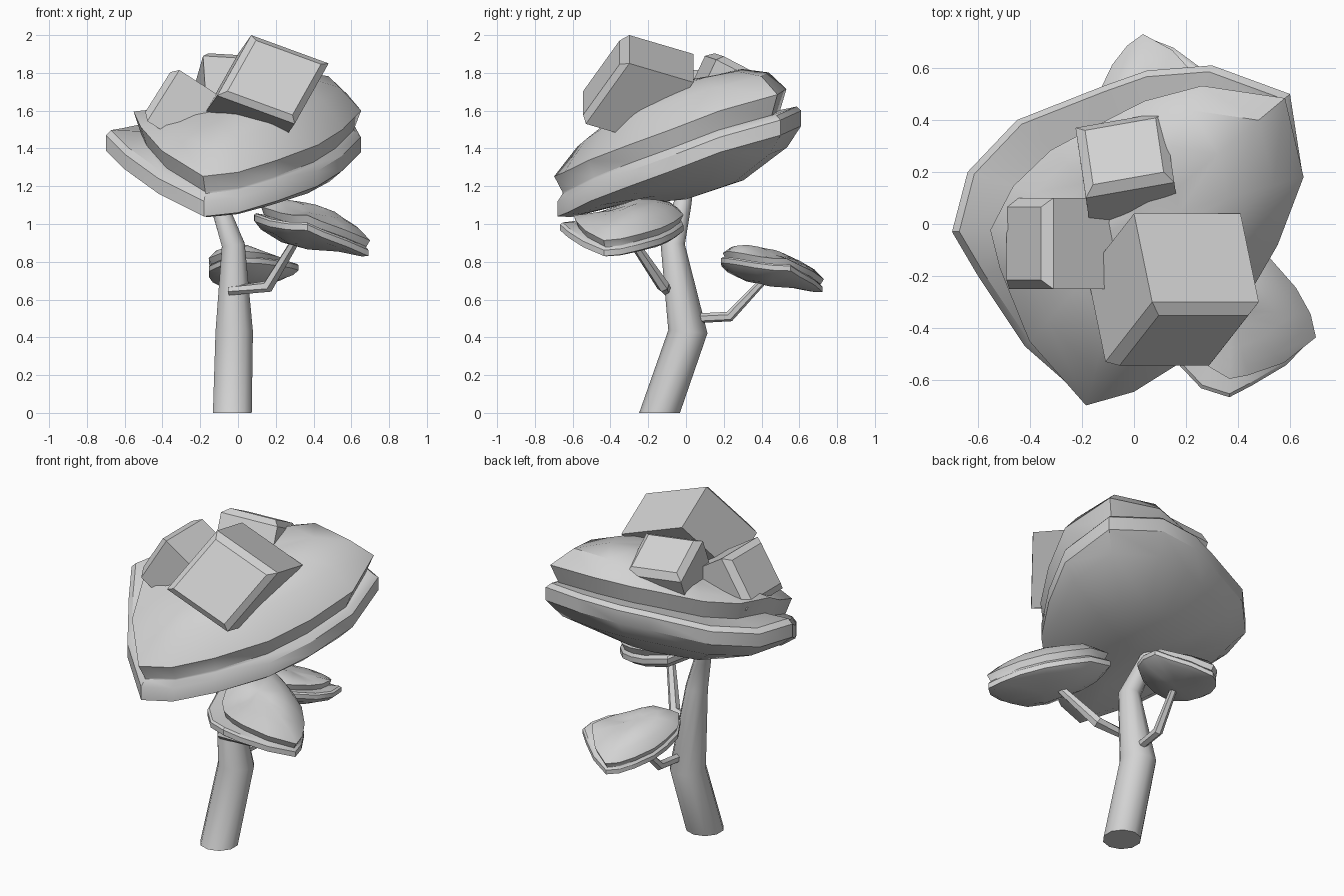
import bpy, bmesh, math
from mathutils import Vector, Matrix

cube = bpy.data.objects.get("Cube")
if cube:
    bpy.data.objects.remove(cube, do_unlink=True)

gray = bpy.data.materials.new("light gray")
gray.use_nodes = True
color = (0.65, 0.65, 0.65, 1)
gray.diffuse_color = color
gray.node_tree.nodes["Principled BSDF"].inputs["Base Color"].default_value = color


def loft(name, rings, angle):
    """Skin a list of equal rings; a ring of one point closes the end."""
    bm = bmesh.new()
    loops = [[bm.verts.new(p) for p in ring] for ring in rings]
    for a, b in zip(loops, loops[1:]):
        n = max(len(a), len(b))
        for i in range(n):
            j = (i + 1) % n
            if len(a) == 1:
                bm.faces.new((a[0], b[j], b[i]))
            elif len(b) == 1:
                bm.faces.new((a[i], a[j], b[0]))
            else:
                bm.faces.new((a[i], a[j], b[j], b[i]))
    for end in (loops[0], loops[-1]):
        if len(end) > 2:
            bm.faces.new(end)
    bmesh.ops.recalc_face_normals(bm, faces=bm.faces)
    mesh = bpy.data.meshes.new(name)
    bm.to_mesh(mesh)
    bm.free()
    mesh.materials.append(gray)
    obj = bpy.data.objects.new(name, mesh)
    bpy.context.collection.objects.link(obj)
    bpy.ops.object.select_all(action='DESELECT')
    obj.select_set(True)
    bpy.context.view_layer.objects.active = obj
    bpy.ops.object.shade_smooth_by_angle(angle=math.radians(angle))


# Lower rim of the leaf cap, pointed and lowest at the front
RIM = [(-.7, -.03, 1.39), (-.64, .2, 1.4), (-.45, .4, 1.44), (-.12, .53, 1.49),
       (.05, .59, 1.51), (.3, .61, 1.52), (.6, .5, 1.47), (.65, .18, 1.38),
       (.55, -.08, 1.28), (.42, -.3, 1.2), (.2, -.51, 1.12), (0, -.63, 1.06),
       (-.18, -.68, 1.04), (-.42, -.47, 1.16), (-.6, -.2, 1.29)]
MIDDLE = 1.32
LIP = .22
# (scale, rise) of each ring
UNDERSIDE = [(.5, -.17), (.88, -.08), (1, 0)]
BAND = [(1, .08), (.96, .11)]
DOME = [(.91, .12), (.97, LIP), (.8, .36), (.54, .43), (.26, .44)]


def cap_rings():
    def place(p, s, h):
        return (p[0] * s, p[1] * s, MIDDLE + (p[2] - MIDDLE) * s + h)

    def dome_place(p, s, h):
        # dome overhangs the front, sits inside the rim behind, sags to the left
        x, y, _ = p
        fall = 1 + (.45 + .7 * s) * (.85 * min(x - .3, 0) - .25 * y)
        rise = LIP + (h - LIP) * max(fall, 0) if h > LIP else h
        return place(p, s * (.93 + .18 * x - .2 * y + .2 * x * y), rise)

    rings = [[(0, 0, MIDDLE - .19)]]
    # belly is deeper toward the back
    rings += [[place(p, s, h * (.8 + .5 * p[1])) for p in RIM] for s, h in UNDERSIDE]
    rings += [[place(p, s, h) for p in RIM] for s, h in BAND]
    rings += [[dome_place(p, s, h) for p in RIM] for s, h in DOME]
    return rings + [[(.04, .03, MIDDLE + .41)]]


def leaf_cap(name, center, turn, scale, height):
    """Copy of the cap, turned about z; center z is its lowest level."""
    m = (Matrix.Translation(center) @ Matrix.Rotation(math.radians(turn), 4, 'Z')
         @ Matrix.Diagonal((scale, scale, height, 1))
         @ Matrix.Translation((0, 0, -1.04)))
    loft(name, [[m @ Vector(p) for p in ring] for ring in cap_rings()], 32)


leaf_cap("main_leaf_cap", (0, 0, 1.04), 0, 1, 1)
leaf_cap("side_leaf_cap", (.37, -.33, .83), 87, .48, .39)
leaf_cap("back_leaf_cap", (.06, .45, .64), 200, .39, .32)


def leaf_block(name, corner, u, v, depth, chamfer=.035):
    """Box swept along depth, with a chamfer around its exposed u-v face."""
    u, v, d = Vector(u), Vector(v), Vector(depth)
    mid = Vector(corner) + (u + v) / 2

    def quad(inset, along):
        a = u * (.5 - inset / u.length)
        b = v * (.5 - inset / v.length)
        return [mid + d * along + a * i + b * j
                for i, j in ((-1, -1), (1, -1), (1, 1), (-1, 1))]
    loft(name, [quad(chamfer, -chamfer / d.length), quad(0, 0), quad(0, 1)], 10)


# Leaf blocks sunk into the crown
leaf_block("front_leaf_block", (-.11, -.53, 1.68), (.41, 0, -.15), (.18, .23, .32),
           (-.07, .34, -.1))
leaf_block("left_leaf_block", (-.48, .1, 1.545), (0, -.35, 0), (.17, 0, .27),
           (.28, 0, -.18))
leaf_block("back_leaf_block", (-.185, .1, 1.89), (.34, .06, -.02), (-.04, .27, -.14),
           (.02, -.14, -.3))


def limb(name, path, sides, level_start=False):
    """Tapered tube through (x, y, z, radius) points."""
    pts = [Vector(p[:3]) for p in path]
    up = Vector((0, 0, 1))
    rings = []
    for i, (p, spec) in enumerate(zip(pts, path)):
        d = pts[min(i + 1, len(pts) - 1)] - pts[max(i - 1, 0)]
        if level_start and i == 0:
            d = up
        q = up.rotation_difference(d)
        turns = [math.tau * (k + .5) / sides for k in range(sides)]
        rings.append([p + q @ Vector((math.cos(t), math.sin(t), 0)) * spec[3]
                      for t in turns])
    loft(name, rings, 40)


limb("trunk", [(-.03, -.14, 0, .108), (-.02, .01, .43, .104),
               (-.025, -.07, .89, .064), (-.1, -.02, 1.1, .048),
               (-.13, 0, 1.2, .04)], 10, True)
limb("side_branch", [(-.05, -.1, .645, .025), (.16, -.12, .67, .034),
                     (.31, -.29, .92, .024)], 6)
limb("back_branch", [(0, .04, .5, .026), (.02, .23, .51, .028),
                     (.05, .4, .69, .02)], 6)
